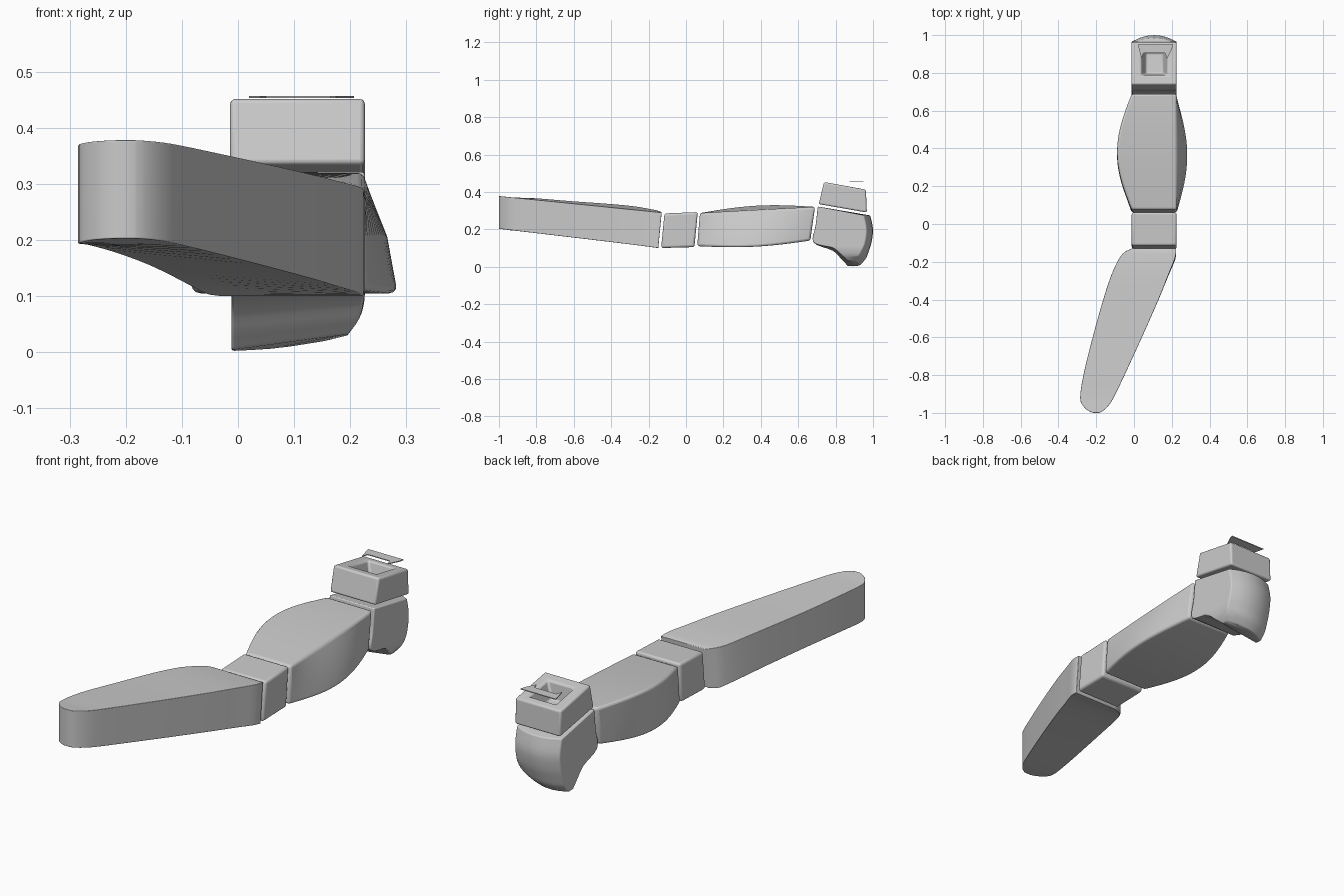
import bpy, bmesh
from math import sin, pi
from mathutils import Vector

if "Cube" in bpy.data.objects:
    bpy.data.objects.remove(bpy.data.objects["Cube"])


def loft(name, rings, steps=1, bevel=0.012):
    """Skin a series of equal-length rings, smoothing between them, then round the edges."""
    rings = [[Vector(p) for p in r] for r in rings]
    if steps > 1:
        n, smooth = len(rings), []
        for i in range(n - 1):
            a, b, c, d = (rings[max(0, min(n - 1, i + k))] for k in (-1, 0, 1, 2))
            for s in range(steps):
                t = s / steps
                smooth.append([q + 0.5 * t * (r - p + t * (2 * p - 5 * q + 4 * r - w
                               + t * (3 * (q - r) + w - p)))
                               for p, q, r, w in zip(a, b, c, d)])
        rings = smooth + [rings[-1]]
    bm = bmesh.new()
    vs = [[bm.verts.new(p) for p in r] for r in rings]
    m = len(vs[0])
    for a, b in zip(vs, vs[1:]):
        for i in range(m):
            j = (i + 1) % m
            bm.faces.new((a[i], a[j], b[j], b[i]))
    bm.faces.new(vs[0])
    bm.faces.new(vs[-1])
    bmesh.ops.recalc_face_normals(bm, faces=bm.faces)
    mesh = bpy.data.meshes.new(name)
    bm.to_mesh(mesh)
    bm.free()
    ob = bpy.data.objects.new(name, mesh)
    bpy.context.collection.objects.link(ob)
    if bevel:
        mod = ob.modifiers.new("rounded_edges", 'BEVEL')
        mod.width, mod.segments = bevel, 3
        mod.limit_method, mod.angle_limit = 'ANGLE', 0.8
    bpy.ops.object.select_all(action='DESELECT')
    ob.select_set(True)
    bpy.context.view_layer.objects.active = ob
    bpy.ops.object.shade_smooth_by_angle(angle=0.7)
    return ob


# Long swept paddle: y, left x, right x, lift of the left top edge, lift of the left bottom edge
paddle = [(-1.0, -0.215, -0.185, 0, 0), (-0.99, -0.24, -0.165, 0, 0),
          (-0.965, -0.268, -0.138, 0, 0), (-0.92, -0.285, -0.108, 0, 0),
          (-0.8, -0.268, -0.05, .008, .012), (-0.6, -0.219, 0.042, .012, .022),
          (-0.4, -0.163, 0.13, .018, .025), (-0.27, -0.12, 0.182, .018, .02),
          (-0.19, -0.083, 0.214, .012, .01), (-0.15, -0.052, 0.223, .008, 0),
          (-0.13, -0.012, 0.223, 0, 0)]
rings = []
for y, xl, xr, up, low in paddle:
    t = (y + 1) / 0.87
    zt, zb = 0.378 - 0.088 * t, 0.203 - 0.103 * t
    yb = y - 0.018 * t ** 8
    rings.append([(xl, yb, zb + low), (xr, yb, zb), (xr, y, zt), (xl, y, zt + up)])
loft("swept_paddle", rings, 3)

# Small connecting block with leaning ends
loft("link_block", [[(-0.012, yb, zb), (0.226, yb, zb), (0.226, yt, zt), (-0.012, yt, zt)]
                    for yb, yt, zb, zt in ((-0.133, -0.115, 0.1, 0.285),
                                           (0.045, 0.063, 0.105, 0.292))])

# Middle segment, swelling to both sides
rings = []
for i in range(25):
    t = i / 24
    b = sin(pi * t)
    yb, ym, yt = 0.06 + 0.605 * t, 0.067 + 0.61 * t, 0.075 + 0.615 * t
    zb, zt = 0.11 + 0.03 * t - 0.018 * b, 0.287 + 0.033 * t
    rings.append([(-0.012 - 0.07 * b, yb, zb), (0.226 + 0.058 * b, yb, zb),
                  (0.226 + 0.04 * b, ym, (zb + zt) / 2), (0.226, yt, zt),
                  (-0.012 - 0.077 * b, yt, zt + 0.024 * b),
                  (-0.012 - 0.078 * b, ym, (zb + zt) / 2)])
loft("swollen_segment", rings)

# Heel: front y, front z, back y, back z, right x, lift of the right side
heel = [(0.705, 0.322, 0.985, 0.275, 0.226, 0), (0.693, 0.22, 1.0, 0.2, 0.226, 0),
        (0.682, 0.13, 0.992, 0.13, 0.226, 0), (0.785, 0.085, 0.976, 0.075, 0.225, .015),
        (0.835, 0.035, 0.96, 0.035, 0.216, .025), (0.865, 0.004, 0.93, 0.002, 0.195, .028)]
rings = []
for fy, fz, by, bz, xr, up in heel:
    xl = -0.012
    ring = [(xl, fy, fz), (xr, fy, fz + up)]
    for k in range(7):
        u = 1 - k / 6
        ring.append((xl + (xr - xl) * u, by - 0.035 * (2 * u - 1) ** 2, bz + up * u * u))
    rings.append(ring)
loft("heel", rings, 4, 0.014)


# Hollow block on top of the heel
def rect(x0, x1, y0, z0, y1, z1):
    return [(x0, y0, z0), (x1, y0, z0), (x1, y1, z1), (x0, y1, z1)]


loft("socket_block", [rect(-0.014, 0.226, 0.71, 0.335, 0.967, 0.29),
                      rect(-0.014, 0.226, 0.738, 0.453, 0.962, 0.412),
                      rect(0.038, 0.178, 0.787, 0.444, 0.925, 0.419),
                      rect(0.063, 0.153, 0.795, 0.36, 0.905, 0.345)], 1, 0.009)

# Thin flap overhanging the socket
flap = [(0.02, 0.95), (0.207, 0.95), (0.2, 0.925), (0.175, 0.875), (0.165, 0.905),
        (0.05, 0.905), (0.04, 0.875), (0.027, 0.925)]
loft("thin_flap", [[(x, y, z) for x, y in flap] for z in (0.453, 0.457)], 1, 0)
